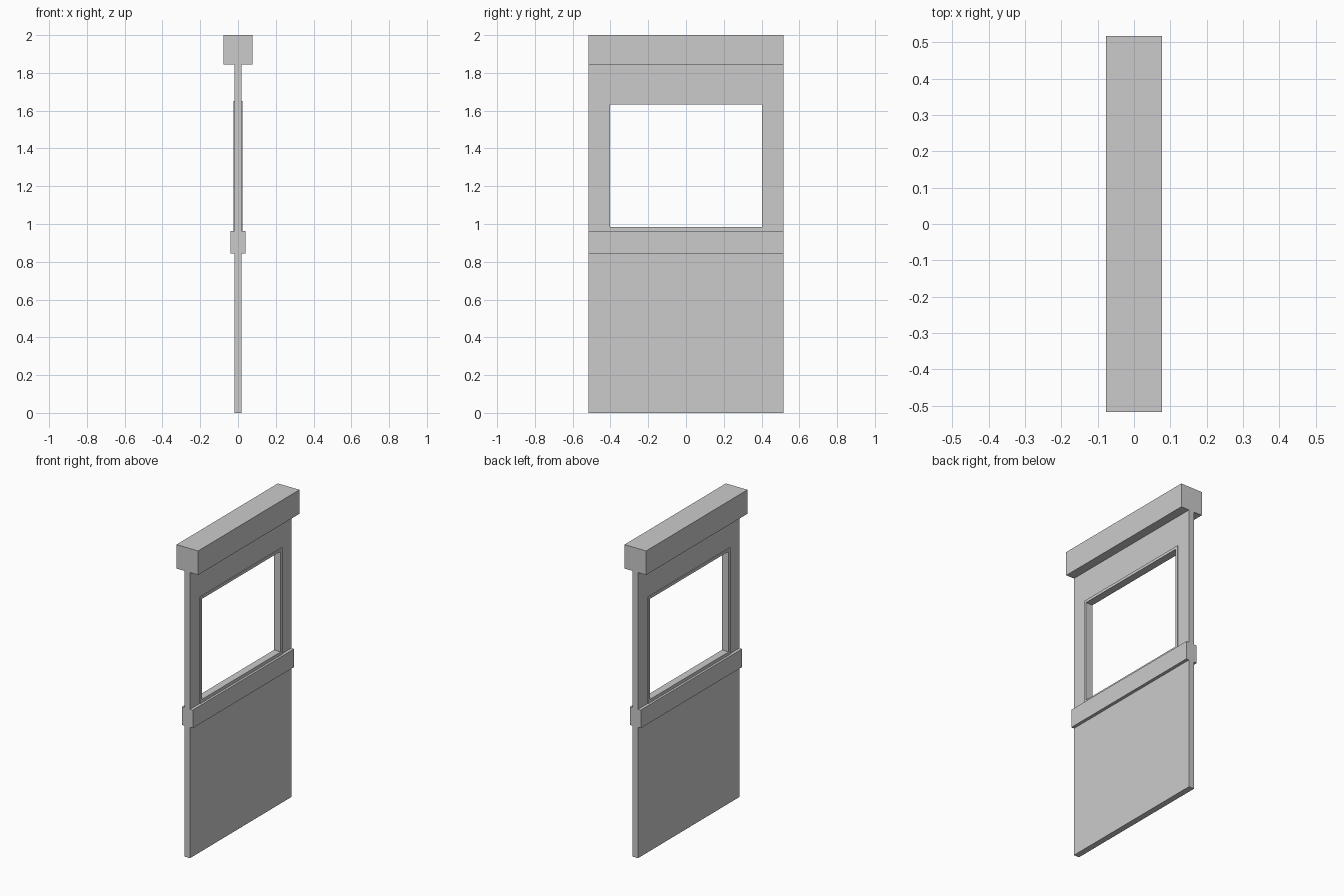
import bpy
import bmesh

cube = bpy.data.objects.get("Cube")
if cube:
    bpy.data.objects.remove(cube, do_unlink=True)

grey = bpy.data.materials.new("light_grey")
grey.use_nodes = True
colour = (0.6, 0.6, 0.6, 1)
grey.diffuse_color = colour
grey.node_tree.nodes["Principled BSDF"].inputs["Base Color"].default_value = colour

HALF_WIDTH = 0.517


def add_object(name, bm):
    bmesh.ops.recalc_face_normals(bm, faces=bm.faces)
    mesh = bpy.data.meshes.new(name)
    bm.to_mesh(mesh)
    bm.free()
    mesh.materials.append(grey)
    obj = bpy.data.objects.new(name, mesh)
    bpy.context.collection.objects.link(obj)
    return obj


def box(name, half_x, half_y, bottom, top):
    bm = bmesh.new()
    bmesh.ops.create_cube(bm, size=2)
    for v in bm.verts:
        v.co.x *= half_x
        v.co.y *= half_y
        v.co.z = top if v.co.z > 0 else bottom
    return add_object(name, bm)


def ring(name, half_x, outer, inner):
    """Rectangular panel with a rectangular hole; each rectangle is (half_y, bottom, top)."""
    bm = bmesh.new()
    loops = []
    for x in (-half_x, half_x):
        for half_y, low, high in (outer, inner):
            corners = ((-half_y, low), (half_y, low), (half_y, high), (-half_y, high))
            loops.append([bm.verts.new((x, y, z)) for y, z in corners])
    back_out, back_in, front_out, front_in = loops
    pairs = ((back_out, back_in), (front_out, front_in),
             (back_out, front_out), (back_in, front_in))
    for a, b in pairs:
        for i in range(4):
            j = (i + 1) % 4
            bm.faces.new((a[i], a[j], b[j], b[i]))
    return add_object(name, bm)


# Thin wall with a window hole
ring("wall_panel", 0.019, (HALF_WIDTH, 0, 1.845), (0.42, 0.96, 1.65))

# Slightly raised window frame lining the hole
ring("window_frame", 0.024, (0.42, 0.96, 1.65), (0.402, 0.983, 1.632))

# Rail below the window and heavy beam on top
box("middle_rail", 0.039, HALF_WIDTH, 0.845, 0.962)
box("top_beam", 0.077, HALF_WIDTH, 1.845, 2)
